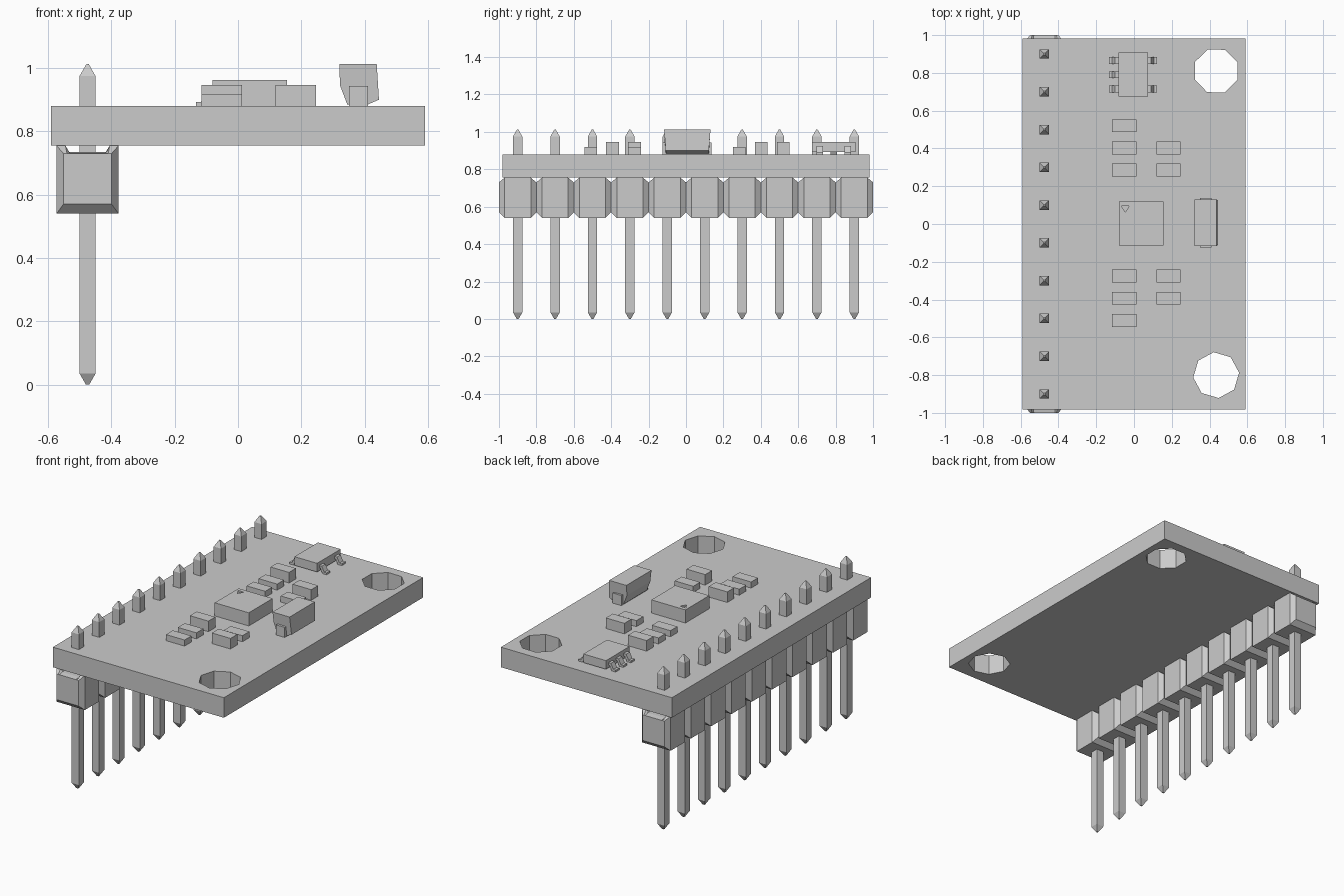
import bpy, bmesh
from math import radians
from mathutils import Matrix

cube = bpy.data.objects.get("Cube")
if cube:
    bpy.data.objects.remove(cube, do_unlink=True)

grey = bpy.data.materials.new("plain grey")
grey.use_nodes = True
grey.diffuse_color = (0.6, 0.6, 0.6, 1)
grey.node_tree.nodes["Principled BSDF"].inputs["Base Color"].default_value = (0.6, 0.6, 0.6, 1)

BOARD_TOP, BOARD_LOW = 0.88, 0.755
PIN_X = -0.475


def make(name, bm):
    bmesh.ops.recalc_face_normals(bm, faces=bm.faces)
    mesh = bpy.data.meshes.new(name)
    bm.to_mesh(mesh)
    bm.free()
    mesh.materials.append(grey)
    obj = bpy.data.objects.new(name, mesh)
    bpy.context.collection.objects.link(obj)
    return obj


def add_box(bm, x0, x1, y0, y1, z0, z1):
    m = Matrix.Translation(((x0 + x1) / 2, (y0 + y1) / 2, (z0 + z1) / 2))
    bmesh.ops.create_cube(bm, size=1, matrix=m @ Matrix.Diagonal((x1 - x0, y1 - y0, z1 - z0, 1)))


def box(name, *size):
    bm = bmesh.new()
    add_box(bm, *size)
    return make(name, bm)


def loft(bm, rings):
    """Skin a list of equal-length point rings and cap both ends."""
    loops = [[bm.verts.new(p) for p in ring] for ring in rings]
    n = len(loops[0])
    for a, b in zip(loops, loops[1:]):
        for i in range(n):
            j = (i + 1) % n
            bm.faces.new((a[i], a[j], b[j], b[i]))
    bm.faces.new(loops[0])
    bm.faces.new(loops[-1])


def cut(target, cutter):
    mod = target.modifiers.new("cut", 'BOOLEAN')
    mod.operation = 'DIFFERENCE'
    mod.solver = 'EXACT'
    mod.object = cutter
    cutter.hide_render = True
    cutter.hide_viewport = True
    cutter.display_type = 'WIRE'


# Circuit board with two eight-sided mounting holes
board = box("circuit_board", -0.59, 0.59, -0.982, 0.982, BOARD_LOW, BOARD_TOP)
bm = bmesh.new()
for y, turn in ((0.81, 22), (-0.8, 6)):
    place = Matrix.Translation((0.435, y, 0.82)) @ Matrix.Rotation(radians(turn), 4, 'Z')
    bmesh.ops.create_cone(bm, cap_ends=True, segments=8, radius1=0.122, radius2=0.122,
                          depth=0.5, matrix=place)
cut(board, make("hole_cutter", bm))

# Pin header: chamfered housings, grooved on top, and pointed square pins
half = [(0.098, 0.54), (0.098, 0.755), (0.07, 0.755), (0.06, 0.735)]
half_end = [(0.076, 0.57), (0.076, 0.73), (0.065, 0.73), (0.055, 0.73)]


def housing_ring(points, y):
    full = points + [(-x, z) for x, z in reversed(points)]
    return [(PIN_X + x, y, z) for x, z in full]


def square_ring(y, r, z):
    return [(PIN_X + sx * r, y + sy * r, z) for sx, sy in ((1, 1), (-1, 1), (-1, -1), (1, -1))]


housings, pins = bmesh.new(), bmesh.new()
for i in range(10):
    y = -0.9 + 0.2 * i
    loft(housings, [housing_ring(half_end, y - 0.1), housing_ring(half, y - 0.07),
                    housing_ring(half, y + 0.07), housing_ring(half_end, y + 0.1)])
    loft(pins, [square_ring(y, r, z) for r, z in
                ((0.005, 0), (0.025, 0.035), (0.025, 0.975), (0.004, 1.012))])
make("header_housings", housings)
make("header_pins", pins)

# Main chip with a shallow triangular marker dent
chip = box("main_chip", -0.08, 0.155, -0.115, 0.12, BOARD_TOP, 0.962)
bm = bmesh.new()
loft(bm, [[(-0.067, 0.096, z), (-0.025, 0.096, z), (-0.046, 0.062, z)] for z in (0.952, 0.98)])
cut(chip, make("marker_cutter", bm))

# Small resistors (low) and capacitors (tall) in two columns
for name, top, spots in (
        ("resistors", 0.918, ((-0.052, -0.51), (-0.052, -0.393), (0.183, -0.275),
                              (-0.052, 0.285), (-0.052, 0.403), (0.183, 0.285))),
        ("capacitors", 0.946, ((-0.052, -0.275), (0.183, -0.393),
                               (-0.052, 0.52), (0.183, 0.403)))):
    bm = bmesh.new()
    for x, y in spots:
        add_box(bm, x - 0.064, x + 0.064, y - 0.034, y + 0.034, BOARD_TOP, top)
    make(name, bm)

# Regulator body with five bent legs
box("regulator_body", -0.083, 0.073, 0.675, 0.907, 0.893, 0.947)
leg = [(0.07, 0.925), (0.095, 0.925), (0.112, 0.892), (0.128, 0.892),
       (0.128, 0.88), (0.1, 0.88), (0.085, 0.91), (0.07, 0.91)]
bm = bmesh.new()
for side, y in ((-1, 0.865), (-1, 0.79), (-1, 0.715), (1, 0.865), (1, 0.715)):
    loft(bm, [[(-0.005 + side * x, y + d, z) for x, z in leg] for d in (-0.018, 0.018)])
make("regulator_legs", bm)

# Large capacitor: faceted body with an end terminal on each side
section = [(0.32, 1.012), (0.438, 1.012), (0.445, 0.9), (0.41, 0.885), (0.345, 0.885), (0.322, 0.945)]
bm = bmesh.new()
loft(bm, [[(x, 0.007 + side * (0.124 if z > 0.95 else 0.115), z) for x, z in section]
          for side in (-1, 1)])
make("large_capacitor", bm)
box("capacitor_terminals", 0.35, 0.41, -0.125, 0.137, BOARD_TOP, 0.943)
